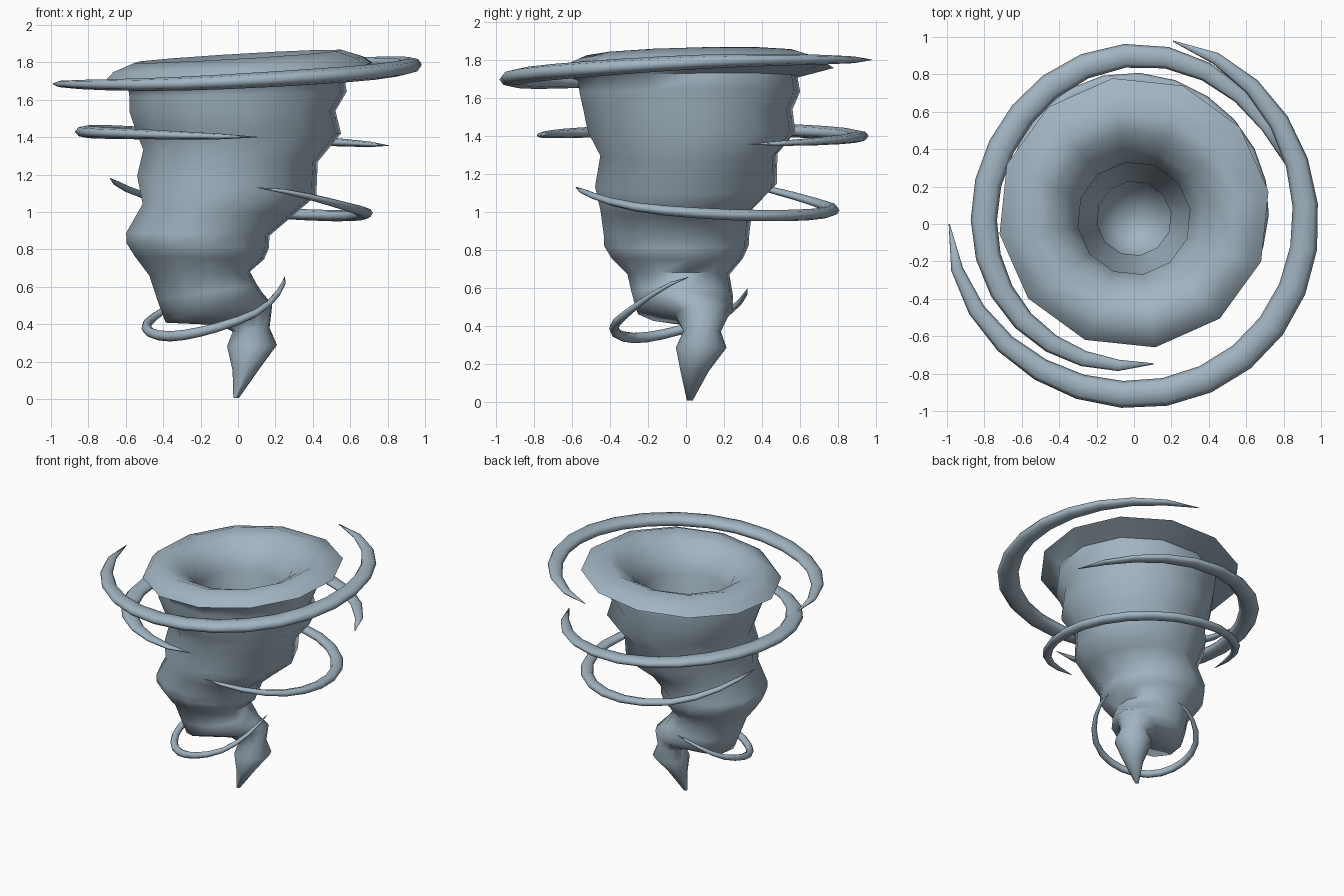
import bpy, bmesh, math

if "Cube" in bpy.data.objects:
    bpy.data.objects.remove(bpy.data.objects["Cube"])

# one flat colour
mat = bpy.data.materials.new("storm blue grey")
mat.diffuse_color = (0.36, 0.46, 0.54, 1)
mat.use_nodes = True
mat.node_tree.nodes["Principled BSDF"].inputs["Base Color"].default_value = mat.diffuse_color


def loft(name, rings, angle):
    """Skin a list of point loops, close both ends."""
    bm = bmesh.new()
    loops = [[bm.verts.new(p) for p in ring] for ring in rings]
    n = len(loops[0])
    for a, b in zip(loops, loops[1:]):
        for i in range(n):
            j = (i + 1) % n
            bm.faces.new((a[i], a[j], b[j], b[i]))
    bm.faces.new(loops[0][::-1])
    bm.faces.new(loops[-1])
    bmesh.ops.recalc_face_normals(bm, faces=bm.faces)
    me = bpy.data.meshes.new(name)
    bm.to_mesh(me)
    bm.free()
    me.materials.append(mat)
    ob = bpy.data.objects.new(name, me)
    bpy.context.collection.objects.link(ob)
    bpy.ops.object.select_all(action='DESELECT')
    bpy.context.view_layer.objects.active = ob
    ob.select_set(True)
    bpy.ops.object.shade_smooth_by_angle(angle=math.radians(angle))


def tilted_ring(cx, cy, cz, r, slope, n=12):
    """Ring that rises along x, and near the top also along y."""
    slope_y = 0.4 * slope if cz > 1.6 else 0
    pts = []
    for i in range(n):
        a = 2 * math.pi * (i + 0.3) / n
        x, y = r * math.cos(a), r * math.sin(a)
        pts.append((cx + x, cy + y, cz + slope * x + slope_y * y))
    return pts


# funnel outside: centre x, y, z, radius, slope
outside = [
    (-0.01, 0.02, 0.005, 0.015, 0),
    (0.045, 0.045, 0.16, 0.075, 0.1),
    (0.075, 0.08, 0.285, 0.135, 0.03),
    (0.07, 0.085, 0.37, 0.1, 0.1),
    (0.045, 0.08, 0.45, 0.14, 0.4),
    (-0.13, -0.01, 0.49, 0.26, 0.32),
    (-0.165, -0.02, 0.57, 0.27, 0.15),
    (-0.205, -0.04, 0.67, 0.272, 0.04),
    (-0.205, -0.045, 0.755, 0.35, -0.02),
    (-0.215, -0.05, 0.82, 0.385, -0.03),
    (-0.215, -0.05, 0.88, 0.388, -0.02),
    (-0.11, -0.05, 1.01, 0.405, -0.08),
    (-0.06, 0, 1.14, 0.485, -0.11),
    (-0.04, 0.015, 1.3, 0.472, -0.07),
    (0.005, 0.03, 1.42, 0.553, 0),
    (-0.03, 0.01, 1.54, 0.558, 0),
    (0, 0.02, 1.63, 0.588, 0.02),
    (-0.01, 0.01, 1.7, 0.585, 0.05),
]
# rolled rim and hollow centre: centre y, z, radius, slope
hollow = [(0.06, 1.745, 0.728, 0.07), (0.045, 1.79, 0.675, 0.06),
          (0.03, 1.832, 0.56, 0.06), (0.03, 1.79, 0.46, 0.04),
          (0.03, 1.72, 0.375, 0.02), (0.03, 1.6, 0.303, 0),
          (0.03, 1.42, 0.31, 0), (0.03, 1.22, 0.2, 0),
          (0.02, 1.08, 0.2, 0), (0, 0.97, 0.07, 0)]
rings = [tilted_ring(*r) for r in outside]
rings += [tilted_ring(0, *r) for r in hollow]
loft("funnel", rings, 70)


def smooth_path(keys, u):
    """Catmull-Rom through keys, u from 0 to 1."""
    s = u * (len(keys) - 1)
    i = min(int(s), len(keys) - 2)
    t = s - i
    p = [keys[max(0, min(len(keys) - 1, i + k))] for k in (-1, 0, 1, 2)]
    return [0.5 * (2 * b + (c - a) * t + (2 * a - 5 * b + 4 * c - d) * t * t
                   + (3 * b - a - 3 * c + d) * t ** 3) for a, b, c, d in zip(*p)]


def wind_band(name, cx, start, end, width, height, keys, steps=18, sides=8):
    """Tapered crescent from start to end angle, through even (radius, z) keys."""
    rings = []
    for s in range(steps + 1):
        u = s / steps
        a = math.radians(start + (end - start) * u)
        radius, z = smooth_path(keys, u)
        k = max(0.04, math.sin(math.pi * u) ** 0.5)
        ring = []
        for i in range(sides):
            b = 2 * math.pi * i / sides
            r = radius + 0.5 * width * k * math.cos(b)
            ring.append((cx + r * math.cos(a), r * math.sin(a),
                         z + 0.5 * height * k * math.sin(b)))
        rings.append(ring)
    loft(name, rings, 100)


# four wind bands, top to bottom
wind_band("top_wind_band", 0, 180, 438, 0.155, 0.085,
          [(0.988, 1.685), (0.92, 1.683), (0.915, 1.735), (0.925, 1.795), (1, 1.8)])
wind_band("upper_wind_band", 0, 278, 22, 0.145, 0.07,
          [(0.755, 1.4), (0.79, 1.42), (0.82, 1.43), (0.905, 1.395), (0.87, 1.355)])
wind_band("middle_wind_band", 0, -80, 172, 0.09, 0.06,
          [(0.59, 1.13), (0.655, 1.015), (0.73, 0.98), (0.77, 1.035), (0.69, 1.18)])
wind_band("lower_wind_band", -0.12, 2, -265, 0.055, 0.055,
          [(0.37, 0.655), (0.385, 0.435), (0.365, 0.335), (0.37, 0.42), (0.325, 0.595)])
